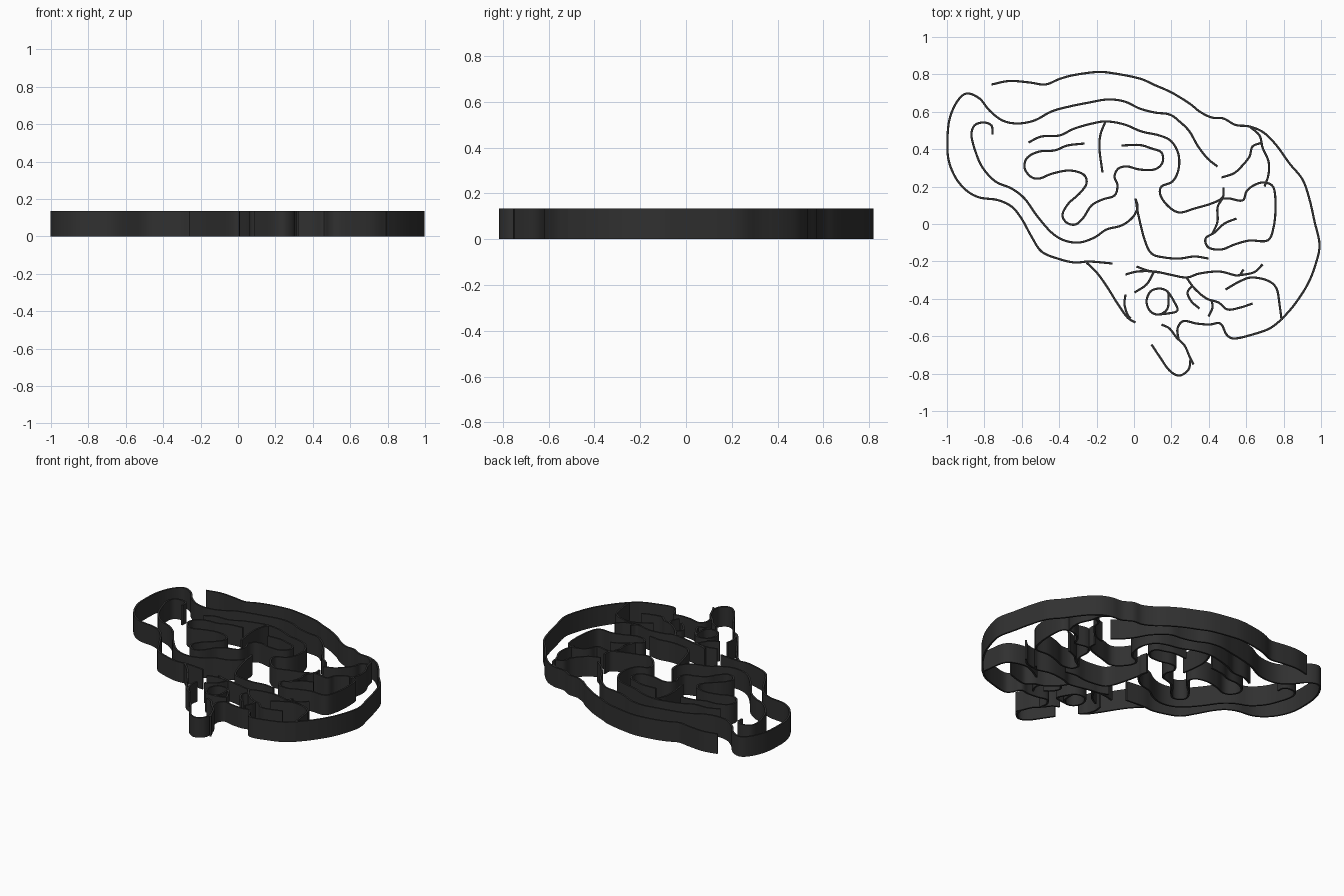
import bpy, bmesh
from mathutils import Vector

HEIGHT = 0.135      # wall height
HALF = 0.0058       # half the wall thickness
UNIT = 187.0        # drawing-grid steps per model unit
ORIGIN = Vector((1134.5, 224.5))

ink = bpy.data.materials.new("charcoal")
ink.diffuse_color = (0.03, 0.03, 0.03, 1)


def smooth_path(pts, steps=5):
    """Catmull-Rom curve through the drawn points, in model units."""
    p = [Vector(((x - ORIGIN.x) / UNIT, (ORIGIN.y - y) / UNIT)) for x, y in pts]
    p = [2 * p[0] - p[1]] + p + [2 * p[-1] - p[-2]]
    out = []
    for a, b, c, d in zip(p, p[1:], p[2:], p[3:]):
        for i in range(steps):
            t = i / steps
            out.append(0.5 * (2 * b + (c - a) * t + (2 * a - 5 * b + 4 * c - d) * t * t
                              + (3 * b - a - 3 * c + d) * t ** 3))
    out.append(p[-2])
    return out


def wall(name, *pts):
    """Thin upright wall following a smooth path."""
    path = smooth_path(pts)
    bm = bmesh.new()
    rings = []
    for i, p in enumerate(path):
        d = (path[min(i + 1, len(path) - 1)] - path[max(i - 1, 0)]).normalized()
        n = Vector((-d.y, d.x)) * HALF
        l, r = p + n, p - n
        rings.append([bm.verts.new((q.x, q.y, z)) for q, z in
                      ((l, 0), (r, 0), (r, HEIGHT), (l, HEIGHT))])
    for a, b in zip(rings, rings[1:]):
        for k in range(4):
            bm.faces.new((a[k], a[(k + 1) % 4], b[(k + 1) % 4], b[k]))
    bm.faces.new(rings[0][::-1])
    bm.faces.new(rings[-1])
    bmesh.ops.recalc_face_normals(bm, faces=bm.faces)
    me = bpy.data.meshes.new(name)
    bm.to_mesh(me)
    bm.free()
    me.materials.append(ink)
    ob = bpy.data.objects.new(name, me)
    bpy.context.collection.objects.link(ob)
    ob.select_set(True)
    bpy.context.view_layer.objects.active = ob


# Outer contour over the top and down the back
wall("outer_top_back", (992, 85), (1010, 81.5), (1030, 83), (1046, 85), (1060, 79.5), (1075, 75.5),
     (1098, 72.5), (1115, 74), (1140, 79), (1155, 85.5), (1172, 93), (1190, 104), (1200, 112),
     (1212, 118), (1224, 119), (1236, 125.5), (1250, 127), (1264, 133), (1277, 146), (1290, 164),
     (1303, 180), (1310, 200), (1315, 222), (1320, 245), (1316, 265), (1308, 285), (1295, 305),
     (1282, 320))
wall("cerebellum_base", (1282, 320), (1270, 329), (1253, 335), (1235, 339), (1227, 335), (1221, 324),
     (1210, 325), (1197, 324), (1184, 321.5), (1178, 329), (1179, 340))
# Frontal lobe and the long second contour
wall("frontal_outline", (1218, 167), (1208, 159), (1198, 146), (1190, 132), (1180, 122), (1170, 115),
     (1155, 113), (1140, 109), (1125, 102), (1108, 100), (1090, 103), (1070, 107), (1052, 112),
     (1035, 121), (1018, 124), (1003, 121), (990, 111), (980, 99), (967, 94), (957, 103), (950, 120),
     (948, 140), (949, 160), (956, 178), (967, 191), (980, 198), (998, 200.5), (1012, 207),
     (1022, 219), (1032, 237), (1042, 252), (1058, 259), (1075, 263), (1090, 262), (1113, 264))
wall("frontal_fold", (993, 135), (992, 126), (984, 123), (975, 126), (972, 136), (976, 152),
     (983, 168), (996, 182), (1012, 189), (1025, 199), (1038, 217), (1052, 233), (1065, 241),
     (1080, 243), (1095, 238), (1107, 230), (1122, 226), (1133, 218), (1138, 208), (1136, 199))
wall("central_drop", (1136, 199), (1139, 216), (1145, 240), (1152, 254), (1165, 258), (1180, 259),
     (1195, 257), (1209, 259))
# Inner folds
wall("upper_fold", (1029, 143), (1042, 137), (1060, 136), (1075, 129), (1095, 123.5), (1108, 122),
     (1125, 125), (1142, 132), (1160, 136), (1172, 142), (1179, 155), (1179, 170), (1173, 182),
     (1162, 187), (1161, 196), (1169, 207), (1180, 213), (1195, 209), (1212, 204), (1223, 198),
     (1224, 188))
wall("winding_fold", (1085, 144), (1068, 146), (1055, 151), (1040, 152), (1028, 158), (1025, 168),
     (1031, 177), (1040, 179), (1053, 174), (1070, 171), (1084, 175), (1087, 184), (1080, 194),
     (1069, 204), (1063, 215), (1067, 223), (1076, 225), (1084, 218), (1092, 206), (1103, 200),
     (1115, 196), (1118, 186), (1115, 177), (1119, 169), (1128, 167), (1140, 170), (1155, 170),
     (1163, 163), (1162, 153), (1152, 149), (1140, 145.5), (1122, 146))
wall("short_sulcus", (1106, 122), (1101, 135), (1100, 150), (1103, 173))
# Rear folds
wall("rear_fold", (1250, 127), (1260, 136), (1263, 148), (1269, 162), (1269, 175), (1265, 187))
wall("rear_branch", (1263, 143), (1253, 147), (1250, 157), (1242, 167), (1234, 174), (1222, 178))
wall("rear_loop", (1223, 199), (1230, 199), (1243, 201), (1247, 192), (1254, 186), (1264, 183),
     (1274, 188), (1276, 208), (1274, 228), (1268, 241), (1250, 241), (1235, 245), (1222, 250),
     (1209, 248), (1206, 239), (1215, 233), (1225, 224), (1237, 219))
wall("rear_link", (1223, 199), (1218, 208), (1218, 222), (1213, 234))
# Lower temporal edge
wall("stem_front", (1087, 263), (1098, 274), (1108, 288), (1118, 304), (1128, 318), (1136, 323))
wall("stem_front_inner", (1126, 295), (1125, 305), (1128, 315), (1131, 319))
wall("temporal_base", (1126, 275), (1138, 272), (1155, 272), (1170, 275), (1187, 278), (1200, 274),
     (1220, 272), (1238, 276), (1244, 270))
wall("temporal_upper", (1137, 267), (1148, 271), (1160, 273))
wall("temporal_branch", (1135, 293), (1147, 285), (1154, 273))
wall("temporal_tip", (1238, 276), (1254, 273), (1263, 265))
# Cerebellum
wall("cerebellum_top", (1226, 290), (1240, 282), (1252, 278), (1268, 281), (1277, 289), (1280, 305),
     (1282, 320))
wall("cerebellum_fold", (1187, 278), (1195, 289), (1207, 299), (1219, 303), (1228, 310), (1241, 308),
     (1253, 304))
wall("cerebellum_hook", (1193, 286), (1188, 293), (1192, 302), (1200, 309))
wall("cerebellum_spur", (1212, 301), (1213, 308), (1209, 317))
# Bridge and stem
wall("bridge_ring", (1169, 298), (1168, 292), (1160, 289), (1151, 292), (1147, 302), (1151, 312),
     (1160, 315), (1168, 309), (1169, 298))
wall("bridge_corner", (1169, 293), (1174, 301), (1178, 311), (1168, 314), (1158, 315))
wall("stem_back", (1162, 325), (1170, 329), (1177, 338), (1185, 346), (1190, 357), (1194, 365))
wall("stem_tip", (1152, 345), (1160, 357), (1170, 371), (1180, 376), (1189, 370), (1191, 360))

bpy.ops.object.shade_smooth_by_angle()
